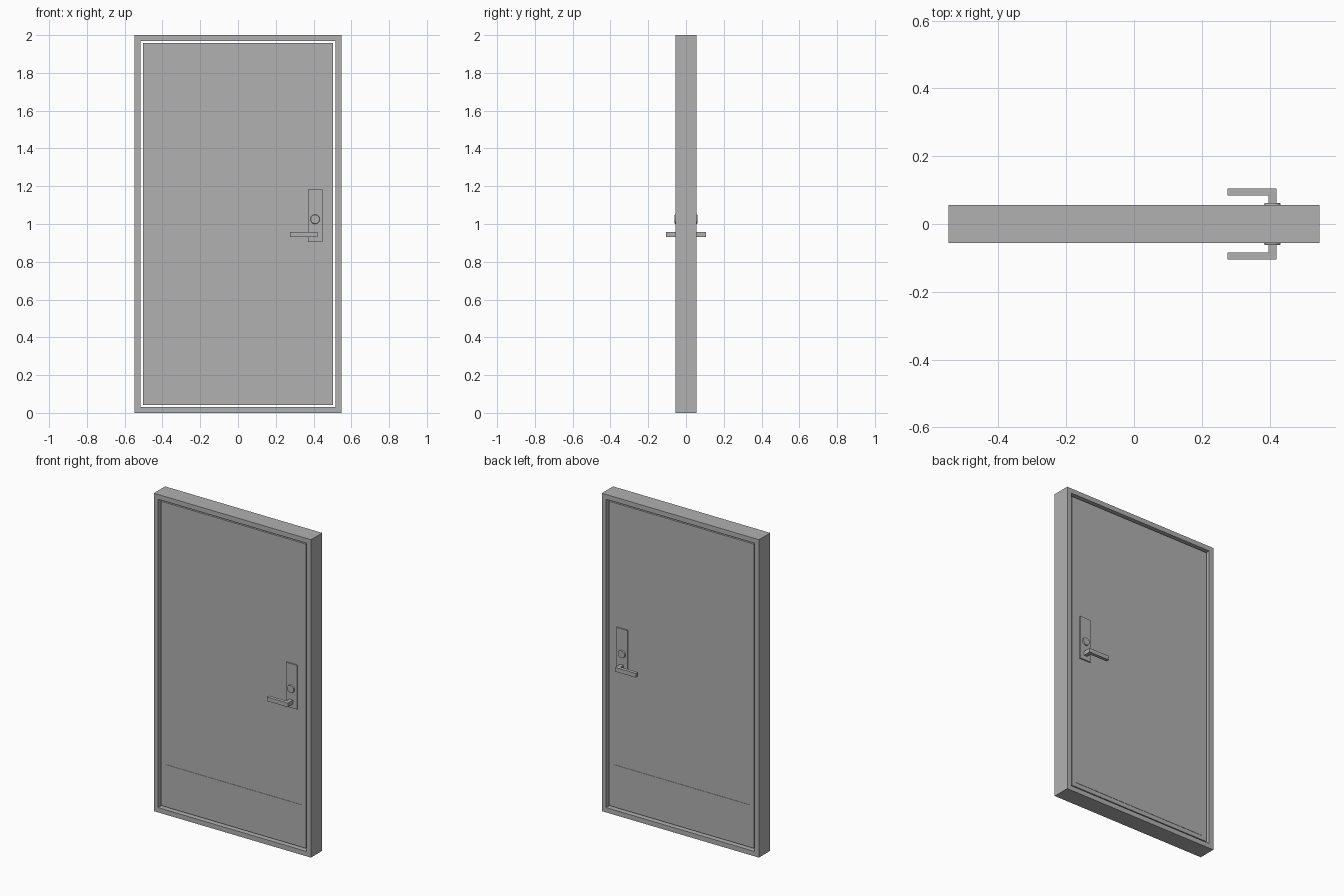
import bpy, bmesh, math
from mathutils import Matrix, Vector

if "Cube" in bpy.data.objects:
    bpy.data.objects.remove(bpy.data.objects["Cube"])

W, H, D = 0.547, 2.0, 0.056      # frame half width, height, half depth
BORDER = 0.043                   # frame face width
PANEL = 0.046                    # door leaf half depth

grey = bpy.data.materials.new("painted_grey")
grey.diffuse_color = (0.44, 0.44, 0.44, 1)
grey.use_nodes = True
grey.node_tree.nodes["Principled BSDF"].inputs["Base Color"].default_value = grey.diffuse_color


def finish(name, bm):
    bmesh.ops.recalc_face_normals(bm, faces=bm.faces[:])
    mesh = bpy.data.meshes.new(name)
    bm.to_mesh(mesh)
    bm.free()
    mesh.materials.append(grey)
    obj = bpy.data.objects.new(name, mesh)
    bpy.context.collection.objects.link(obj)
    return obj


def box_bm(x0, x1, y0, y1, z0, z1):
    bm = bmesh.new()
    size = (x1 - x0, y1 - y0, z1 - z0)
    centre = Vector((x0 + x1, y0 + y1, z0 + z1)) / 2
    bmesh.ops.create_cube(bm, size=1, matrix=Matrix.Translation(centre) @ Matrix.Diagonal((*size, 1)))
    return bm


# Door frame: box with a rectangular opening bridged front to back
bm = box_bm(-W, W, -D, D, 0, H)
faces = [f for f in bm.faces if abs(f.normal.y) > 0.5]
bmesh.ops.inset_individual(bm, faces=faces, thickness=BORDER)
edges = [e for f in faces for e in f.edges]
bmesh.ops.delete(bm, geom=faces, context='FACES_ONLY')
bmesh.ops.bridge_loops(bm, edges=edges)
finish("door_frame", bm)

# Recessed door leaf
finish("door_leaf", box_bm(-W + BORDER, W - BORDER, -PANEL, PANEL, BORDER, H - BORDER))

# Fittings, repeated on both faces
for side, s in (("front", -1), ("back", 1)):
    def slab(name, x0, x1, depth, z0, z1):
        ys = sorted((s * (PANEL - 0.002), s * (PANEL + depth)))
        return finish(f"{side}_{name}", box_bm(x0, x1, *ys, z0, z1))

    slab("kick_plate", -0.474, 0.474, 0.002, 0.07, 0.31)
    slab("lock_plate", 0.371, 0.447, 0.008, 0.904, 1.182)

    # Tapered lock cylinder
    bm = bmesh.new()
    y0, y1 = 0.05, 0.062
    place = Matrix.Translation((0.408, s * (y0 + y1) / 2, 1.025)) @ Matrix.Rotation(-s * math.pi / 2, 4, 'X')
    bmesh.ops.create_cone(bm, cap_ends=True, segments=32, radius1=0.026, radius2=0.023,
                          depth=y1 - y0, matrix=place)
    lock = finish(f"{side}_lock_cylinder", bm)
    for p in lock.data.polygons:
        p.use_smooth = len(p.vertices) == 4
    lock.data.set_sharp_from_angle(angle=math.radians(40))

    # L-shaped lever handle
    profile = [(0.397, 0.05), (0.42, 0.05), (0.42, 0.105), (0.275, 0.105), (0.275, 0.084), (0.397, 0.084)]
    bm = bmesh.new()
    face = bm.faces.new([bm.verts.new((x, s * y, 0.931)) for x, y in profile])
    top = bmesh.ops.extrude_face_region(bm, geom=[face])["geom"]
    bmesh.ops.translate(bm, verts=[v for v in top if isinstance(v, bmesh.types.BMVert)], vec=(0, 0, 0.026))
    finish(f"{side}_lever_handle", bm)
